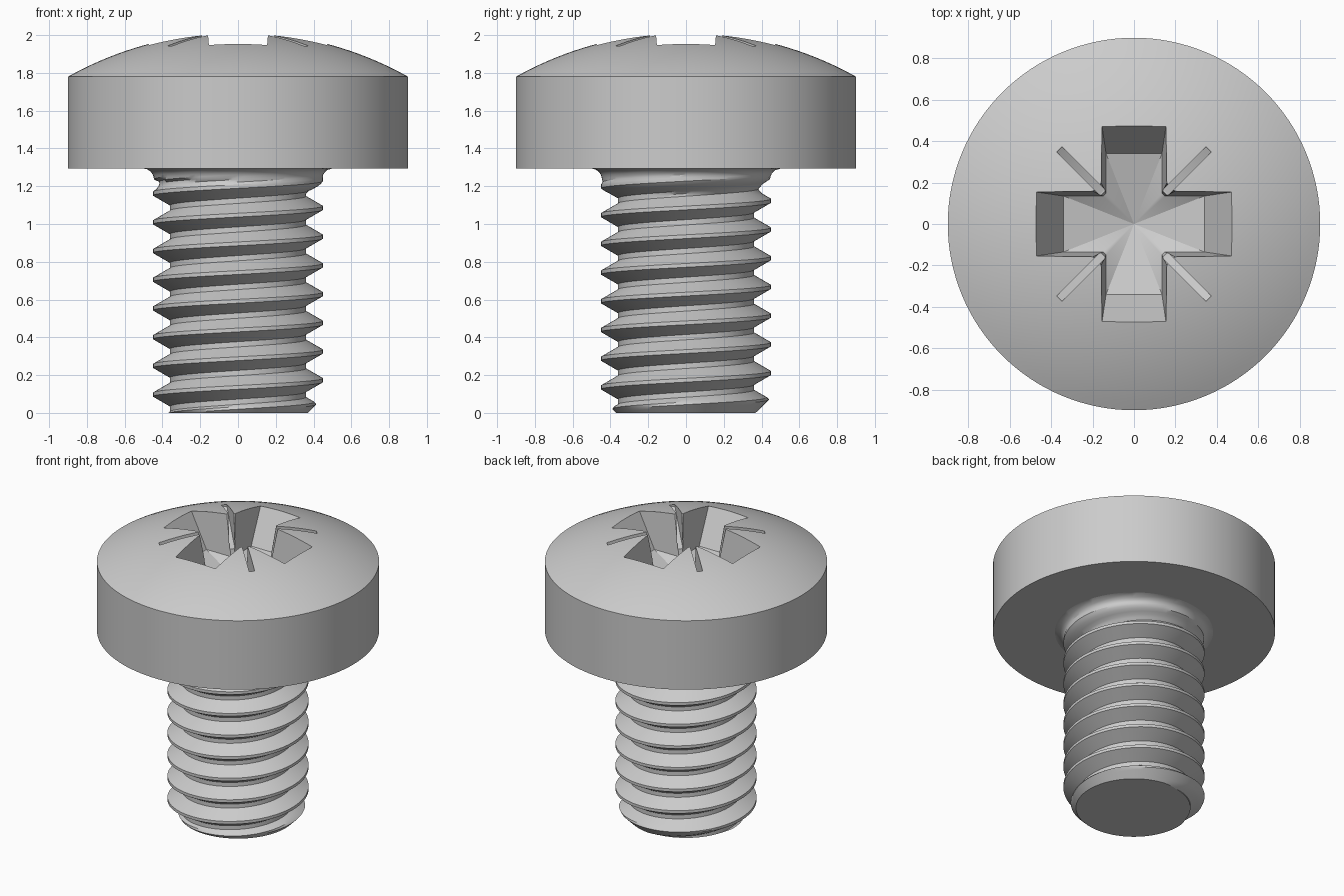
import bpy, bmesh, math

cube = bpy.data.objects.get("Cube")
if cube:
    bpy.data.objects.remove(cube, do_unlink=True)

steel = bpy.data.materials.new("grey_steel")
steel.use_nodes = True
steel.diffuse_color = (0.6, 0.6, 0.6, 1)
steel.node_tree.nodes["Principled BSDF"].inputs["Base Color"].default_value = (0.6, 0.6, 0.6, 1)

HEAD_R, HEAD_LOW, RIM_Z, APEX = 0.9, 1.295, 1.78, 2.015
MAJOR, MINOR, PITCH = 0.45, 0.36, 0.152
TAU = 2 * math.pi


def make_object(name, bm):
    bmesh.ops.recalc_face_normals(bm, faces=bm.faces)
    mesh = bpy.data.meshes.new(name)
    bm.to_mesh(mesh)
    bm.free()
    mesh.materials.append(steel)
    obj = bpy.data.objects.new(name, mesh)
    bpy.context.collection.objects.link(obj)
    return obj


def activate(obj):
    bpy.ops.object.select_all(action='DESELECT')
    obj.select_set(True)
    bpy.context.view_layer.objects.active = obj


def cut(target, cutter):
    mod = target.modifiers.new("cut", 'BOOLEAN')
    mod.operation, mod.solver, mod.object = 'DIFFERENCE', 'EXACT', cutter
    activate(target)
    bpy.ops.object.modifier_apply(modifier=mod.name)
    bpy.data.objects.remove(cutter, do_unlink=True)


# Domed head, turned from a profile
rise = APEX - RIM_Z
dome_r = (HEAD_R ** 2 + rise ** 2) / (2 * rise)
sweep = math.asin(HEAD_R / dome_r)
profile = [(0, HEAD_LOW), (HEAD_R, HEAD_LOW)]
for i in range(21):
    a = sweep * (1 - i / 20)
    profile.append((dome_r * math.sin(a), APEX - dome_r * (1 - math.cos(a))))
bm = bmesh.new()
verts = [bm.verts.new((r, 0, z)) for r, z in profile]
edges = [bm.edges.new(pair) for pair in zip(verts, verts[1:])]
bmesh.ops.spin(bm, geom=verts + edges, cent=(0, 0, 0), axis=(0, 0, 1),
               angle=TAU, steps=128)
bmesh.ops.remove_doubles(bm, verts=bm.verts, dist=1e-5)
head = make_object("head", bm)


# Tapered cross recess with chamfered inner corners and a pointed floor
def cross_ring(bm, z, length, width, chamfer):
    corner = width + chamfer
    quarter = [(length, -width), (length, width), (corner, width), (width, corner)]
    ring = []
    for k in range(4):
        c, s = round(math.cos(k * TAU / 4)), round(math.sin(k * TAU / 4))
        ring += [bm.verts.new((c * x - s * y, s * x + c * y, z)) for x, y in quarter]
    return ring


bm = bmesh.new()
top = cross_ring(bm, 2.1, 0.558, 0.167, 0.05)
low = cross_ring(bm, 1.72, 0.34, 0.135, 0.015)
tip = bm.verts.new((0, 0, 1.63))
bm.faces.new(top)
for i in range(len(top)):
    j = (i + 1) % len(top)
    bm.faces.new((top[i], top[j], low[j], low[i]))
    bm.faces.new((low[i], low[j], tip))
cut(head, make_object("recess_cutter", bm))

# Thin diagonal grooves between the arms
groove = [(0.51, 2.1), (0.51, 1.93), (0.22, 1.77)]
groove += [(-r, z) for r, z in reversed(groove)]
for angle in (TAU / 8, 3 * TAU / 8):
    c, s = math.cos(angle), math.sin(angle)
    bm = bmesh.new()
    sides = [[bm.verts.new((c * r - s * w, s * r + c * w, z)) for r, z in groove]
             for w in (-0.018, 0.018)]
    for side in sides:
        bm.faces.new(side)
    for i in range(len(groove)):
        j = (i + 1) % len(groove)
        bm.faces.new((sides[0][i], sides[0][j], sides[1][j], sides[1][i]))
    cut(head, make_object("groove_cutter", bm))


# Threaded shank: helical rows, run-out under the head, chamfered end
def shank_radius(z, t):
    crest_gap = min(t, 1 - t) * PITCH
    depth = min(max((crest_gap - 0.01) / 0.052, 0), 1)
    fade = min(max((1.26 - z) / 0.1, 0), 1)
    r = MAJOR - (MAJOR - MINOR) * depth * fade
    if z > 1.235:
        drop = HEAD_LOW - z
        r = max(r, 0.505 - math.sqrt(max(0.06 ** 2 - (0.06 - drop) ** 2, 0)))
    return min(r, 0.37 + z)


COLS = 96
steps = [0, 0.066, 0.15, 0.24, 0.33, 0.408, 0.5, 0.592, 0.67, 0.76, 0.85, 0.934]
rows = [turn + t for turn in range(-2, 10) for t in steps]
bm = bmesh.new()
grid = []
for col in range(COLS + 1):
    a = TAU * col / COLS
    line = []
    for row in rows:
        z = min(max(0.021 + PITCH * (row + col / COLS), 0), HEAD_LOW)
        t = ((z - 0.021) / PITCH - col / COLS) % 1
        r = shank_radius(z, t)
        line.append(bm.verts.new((r * math.cos(a), r * math.sin(a), z)))
    grid.append(line)
for left, right in zip(grid, grid[1:]):
    for i in range(len(rows) - 1):
        quad = (left[i], right[i], right[i + 1], left[i + 1])
        if max(v.co.z for v in quad) - min(v.co.z for v in quad) > 1e-6:
            bm.faces.new(quad)
bmesh.ops.remove_doubles(bm, verts=bm.verts, dist=1e-5)
bmesh.ops.delete(bm, geom=[v for v in bm.verts if not v.link_faces], context='VERTS')
for level in (0, HEAD_LOW):
    rim = [e for e in bm.edges if e.is_boundary
           and all(abs(v.co.z - level) < 1e-4 for v in e.verts)]
    bmesh.ops.holes_fill(bm, edges=rim, sides=0)
shank = make_object("threaded_shank", bm)

for obj in (head, shank):
    activate(obj)
    bpy.ops.object.shade_smooth_by_angle(angle=math.radians(30))
